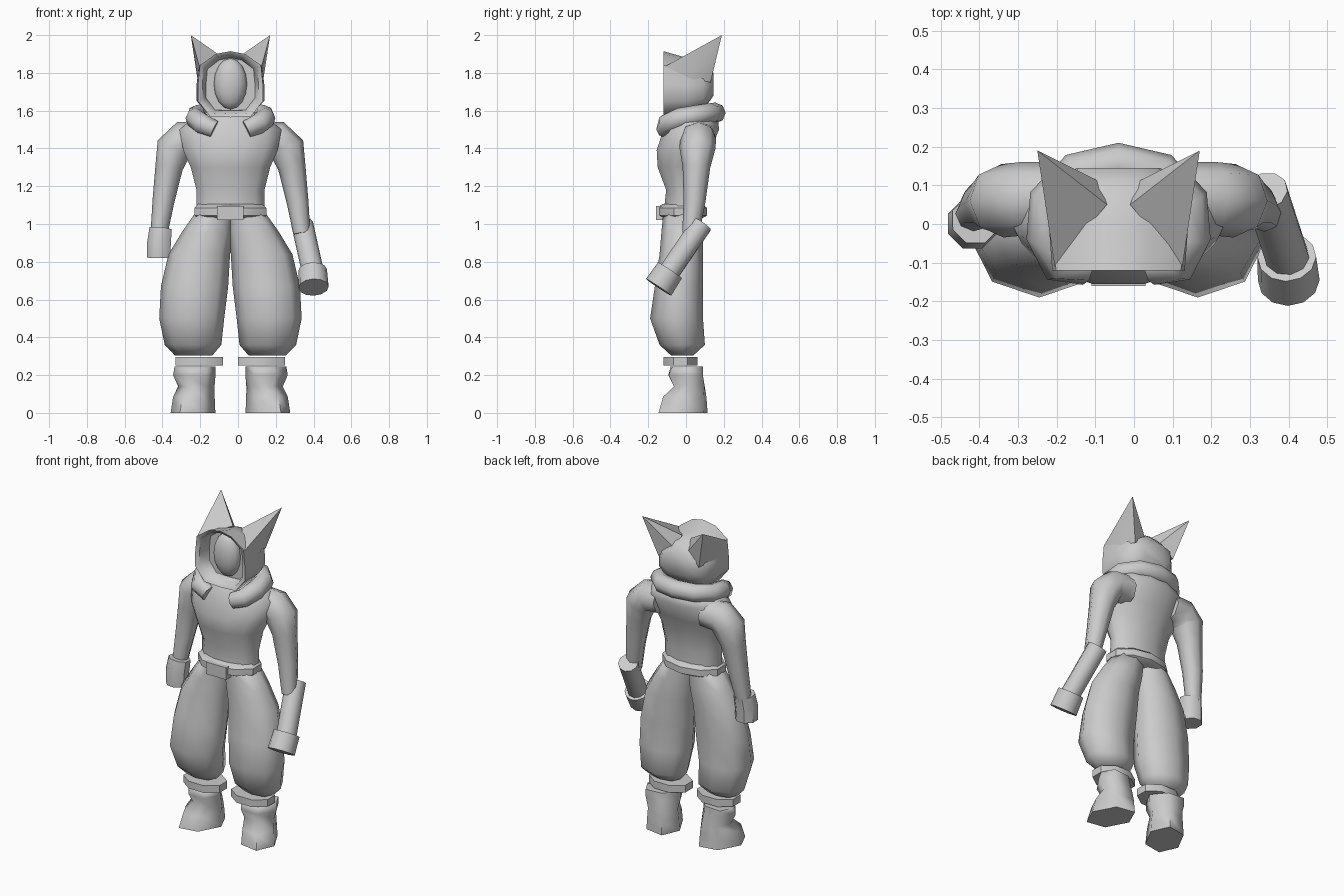
import bpy, bmesh, math
from mathutils import Vector, Matrix

if "Cube" in bpy.data.objects:
    bpy.data.objects.remove(bpy.data.objects["Cube"])

CX = -0.04  # body centre line


def finish(name, bm, angle=40):
    bmesh.ops.remove_doubles(bm, verts=bm.verts, dist=0.0005)
    bmesh.ops.recalc_face_normals(bm, faces=bm.faces)
    me = bpy.data.meshes.new(name)
    bm.to_mesh(me)
    bm.free()
    ob = bpy.data.objects.new(name, me)
    bpy.context.collection.objects.link(ob)
    me.shade_smooth()
    me.set_sharp_from_angle(angle=math.radians(angle))
    return ob


def ring(c, u, v, n=8, phase=0.0):
    c, u, v = Vector(c), Vector(u), Vector(v)
    return [c + u * math.cos(a) + v * math.sin(a)
            for a in (2 * math.pi * (i + phase) / n for i in range(n))]


def skin(name, rings, angle=40):
    bm = bmesh.new()
    rows = [[bm.verts.new(p) for p in r] for r in rings]
    n = len(rows[0])
    for a, b in zip(rows, rows[1:]):
        for i in range(n):
            j = (i + 1) % n
            bm.faces.new((a[i], a[j], b[j], b[i]))
    bm.faces.new(rows[0][::-1])
    bm.faces.new(rows[-1])
    return finish(name, bm, angle)


def stack(name, rows, n=8, phase=0.0, angle=40):
    """Horizontal sections: x centre, half width, front y, back y, z."""
    k = math.cos(math.pi / n) if phase else 1
    return skin(name, [ring((x, (y0 + y1) / 2, z), (rx / k, 0, 0),
                            (0, (y1 - y0) / 2 / k, 0), n, phase)
                       for x, rx, y0, y1, z in rows], angle)


def tube(name, pts, radii, n=8, phase=0.0, angle=45, ref=(0, 1, 0)):
    """Sections square to a path."""
    pts = [Vector(p) for p in pts]
    rings = []
    for i, p in enumerate(pts):
        t = (pts[min(i + 1, len(pts) - 1)] - pts[max(i - 1, 0)]).normalized()
        u = t.cross(Vector(ref)).normalized()
        r = radii[i]
        rings.append(ring(p, u * r, u.cross(t) * r, n, phase))
    return skin(name, rings, angle)


# Torso
stack("torso", [
    (CX, .18, -.12, .08, 1.04), (CX, .18, -.105, .075, 1.18),
    (CX, .21, -.15, .10, 1.30), (CX, .25, -.155, .13, 1.39),
    (CX, .27, -.12, .175, 1.50), (CX, .21, -.10, .17, 1.55),
    (CX, .11, -.07, .11, 1.60)], n=12, phase=.5, angle=60)

# Belt and buckle
stack("belt", [
    (CX, .17, -.12, .08, 1.03), (CX, .19, -.15, .105, 1.045),
    (CX, .19, -.15, .105, 1.085), (CX, .17, -.12, .08, 1.105)], n=10, phase=.5)
stack("buckle", [(CX, .07, -.16, -.11, 1.02), (CX, .07, -.16, -.11, 1.095)],
      n=4, phase=.5)

# Legs: trousers, ankle bands, boots with toes turned out
for s, side in ((-1, "left"), (1, "right")):
    leg = [(.085, .10, -.12, .08, 1.06), (.12, .135, -.13, .09, .96),
           (.165, .163, -.14, .09, .84), (.19, .178, -.165, .09, .67),
           (.205, .172, -.19, .09, .50), (.198, .15, -.14, .10, .36),
           (.195, .10, -.08, .04, .305)]
    stack(side + "_trouser", [(CX + s * x, *r) for x, *r in leg], angle=60)
    stack(side + "_ankle_band", [(CX + s * .165, .125, -.12, .06, z)
                                 for z in (.25, .295)], n=8, phase=.5)
    boot = [(0, .10, -.07, .08, .245), (0, .10, -.09, .085, .20),
            (0, .085, -.06, .10, .14), (0, .09, -.12, .105, .085),
            (0, .095, -.145, .11, 0)]
    ob = stack(side + "_boot", boot, n=6, phase=.5, angle=70)
    ob.data.transform(Matrix.Translation((CX + s * .19, 0, 0))
                      @ Matrix.Rotation(s * math.radians(28), 4, 'Z'))

# Upper arms with sleeves
arm = [(.15, .07, 1.455), (.25, .065, 1.45), (.30, .06, 1.40), (.325, .055, 1.30),
       (.355, .045, 1.12), (.378, .025, .95)]
for s, side in ((-1, "left"), (1, "right")):
    tube(side + "_arm", [(CX + s * x, y, z) for x, y, z in arm],
         (.09, .095, .095, .073, .058, .045), angle=60)

# Left glove, right forearm guard and fist
tube("left_glove", [(-.41, .01, .975), (-.418, 0, .90), (-.42, 0, .82)],
     (.064, .068, .066), phase=.5)
tube("right_forearm", [(.34, .085, 1.0), (.40, -.10, .73)], (.058, .058), n=10)
tube("right_fist", [(.395, -.085, .755), (.40, -.145, .665)], (.076, .08), n=12)

# Scarf collar, open at the front
half = [(.085, -.11, 1.50), (.15, -.10, 1.53), (.183, -.03, 1.56),
        (.178, .06, 1.575), (.11, .13, 1.585)]
path = ([(CX - x, y, z) for x, y, z in half] + [(CX, .155, 1.588)]
        + [(CX + x, y, z) for x, y, z in reversed(half)])
radii = [.048, .056, .056, .055, .055]
tube("scarf", path, radii + [.055] + radii[::-1], n=8, angle=60, ref=(0, 0, 1))

# Hood: one rim outline scaled along y, with a hollow front
rim = [(0, .175), (.08, .16), (.165, .10), (.175, 0), (.175, -.09), (.11, -.17), (0, -.175)]
rim += [(-x, z) for x, z in rim[-2:0:-1]]
sections = [(-.04, .74, .80, 0), (-.11, .85, .90, 0), (-.12, .98, 1.0, 0),
            (0, 1.03, .86, -.01), (.09, .93, .74, -.01), (.145, .62, .35, 0)]
skin("hood", [[(CX + x * sx, y, 1.74 + dz + z * sz) for x, z in rim]
              for y, sx, sz, dz in sections], angle=50)

# Pointed ears
for s, side in ((-1, "left"), (1, "right")):
    bm = bmesh.new()
    for x, y, z in ((.03, .05, 1.875), (.165, -.11, 1.835), (.175, .02, 1.77),
                    (.14, .13, 1.75), (.05, .11, 1.82), (.21, .19, 2.0)):
        bm.verts.new((CX + s * x, y, z))
    bmesh.ops.convex_hull(bm, input=bm.verts)
    finish(side + "_ear", bm, 40)

# Face mask
bm = bmesh.new()
bmesh.ops.create_uvsphere(bm, u_segments=12, v_segments=8, radius=1)
bmesh.ops.scale(bm, vec=(.088, .06, .135), verts=bm.verts)
bmesh.ops.translate(bm, vec=(CX, -.045, 1.742), verts=bm.verts)
finish("face", bm, 50)
